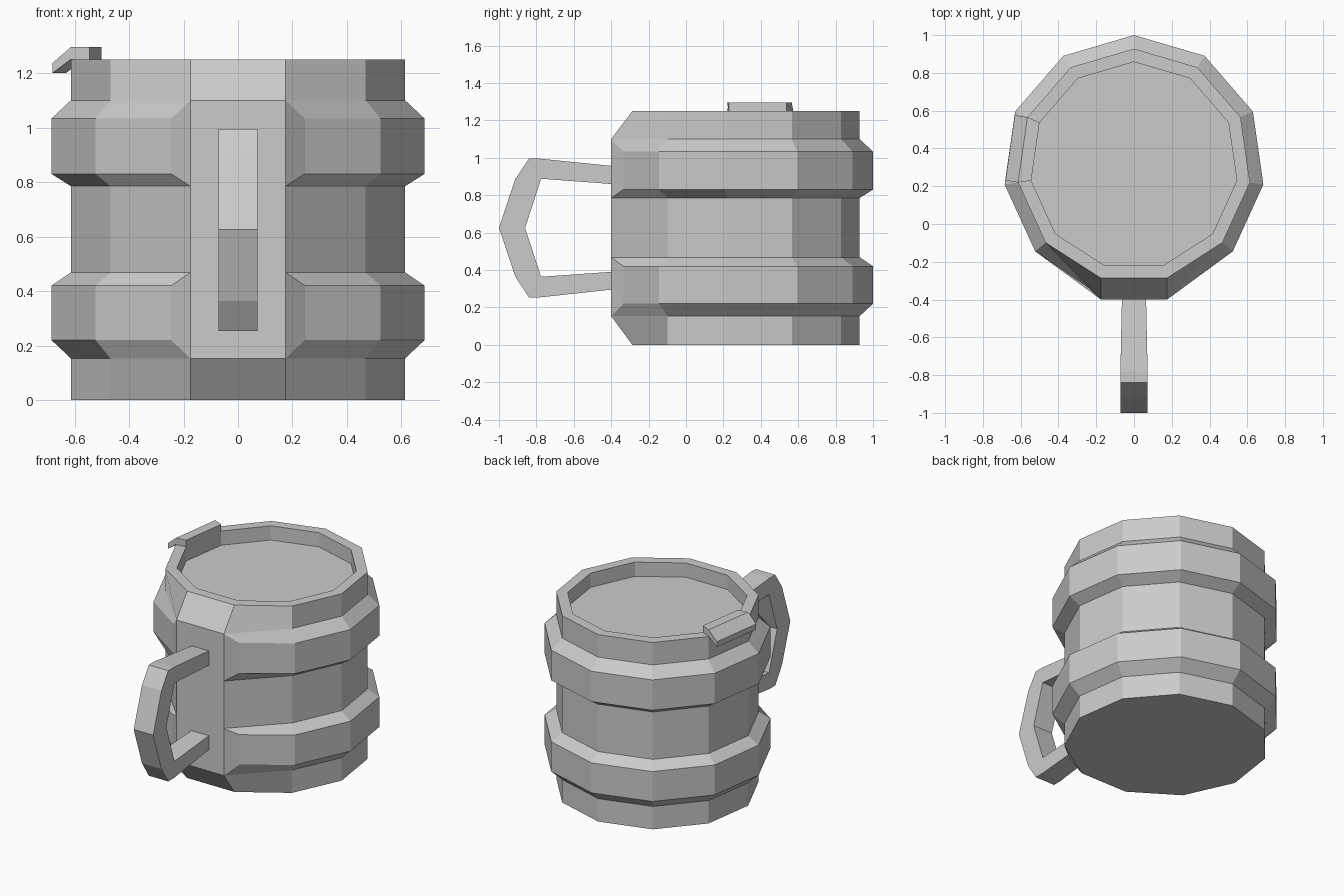
import bpy, bmesh
from math import sin, cos, tau

if "Cube" in bpy.data.objects:
    bpy.data.objects.remove(bpy.data.objects["Cube"])

CY = 0.308          # body axis in y
NARROW, WIDE, INNER = 0.62, 0.692, 0.55


def finish(name, bm):
    bmesh.ops.remove_doubles(bm, verts=bm.verts, dist=0.0005)
    bmesh.ops.recalc_face_normals(bm, faces=bm.faces)
    mesh = bpy.data.meshes.new(name)
    bm.to_mesh(mesh)
    bm.free()
    obj = bpy.data.objects.new(name, mesh)
    bpy.context.collection.objects.link(obj)
    return obj


def loft(name, rings):
    """Closed solid through rings of equal point count, capped at both ends."""
    bm = bmesh.new()
    vs = [[bm.verts.new(p) for p in ring] for ring in rings]
    n = len(vs[0])
    # merge coincident neighbours by building each quad from distinct points only
    for a, b in zip(vs, vs[1:]):
        for i in range(n):
            j = (i + 1) % n
            bm.faces.new((a[i], a[j], b[j], b[i]))
    bm.faces.new(vs[0])
    bm.faces.new(vs[-1])
    return finish(name, bm)


def corner(k, r, z):
    a = tau * k / 11
    return (r * sin(a), CY + r * cos(a), z)


def body_ring(z, r, pushed):
    """11-sided ring; pushed rings carry the flat front panel for the handle."""
    if pushed:
        front = [(0.175, -0.40, z), (-0.175, -0.40, z)]
    else:
        front = [corner(5, r, z), corner(6, r, z)]
    # bulging bands stop just short of the front panel
    side = [(0.245, -0.335, z), (-0.245, -0.335, z)] if r == WIDE else front
    return ([corner(k, r, z) for k in range(5)] + [side[0]] + front + [side[1]]
            + [corner(k, r, z) for k in range(7, 11)])


# Mug body with two bands, front panel and recessed top
rows = [(0, NARROW, False),
        (0.153, NARROW, True), (0.22, WIDE, True), (0.42, WIDE, True), (0.468, NARROW, True),
        (0.785, NARROW, True), (0.83, WIDE, True), (1.033, WIDE, True), (1.10, NARROW, True),
        (1.25, NARROW, False), (1.25, INNER, False), (1.155, INNER, False)]
loft("mug_body", [body_ring(*row) for row in rows])

# Pouring lip over one rim segment: (radius, height) section swept between two corners
lip = [(INNER, 1.25), (INNER, 1.295), (NARROW, 1.295), (WIDE, 1.237), (WIDE, 1.20), (NARROW, 1.25)]


def lip_end(k):
    base = corner(k, NARROW, 0)
    pts = []
    for r, z in lip:
        if r == WIDE:   # overhang goes straight out from the rim edge
            pts.append((base[0] - 0.067, base[1] + 0.010, z))
        else:
            pts.append(corner(k, r, z))
    return pts


loft("pouring_lip", [lip_end(8), lip_end(9)])

# Handle: side outline (y, z) given width along x, slightly slimmer at the body
outline = [(-0.40, 0.957), (-0.78, 0.995), (-0.84, 0.995), (-0.912, 0.888), (-1.0, 0.625),
           (-0.912, 0.364), (-0.84, 0.254), (-0.78, 0.254), (-0.40, 0.295),
           (-0.40, 0.39), (-0.775, 0.364), (-0.86, 0.625), (-0.775, 0.888), (-0.40, 0.86)]
loft("handle", [[(s * (0.064 if y > -0.5 else 0.072), y, z) for y, z in outline] for s in (-1, 1)])
